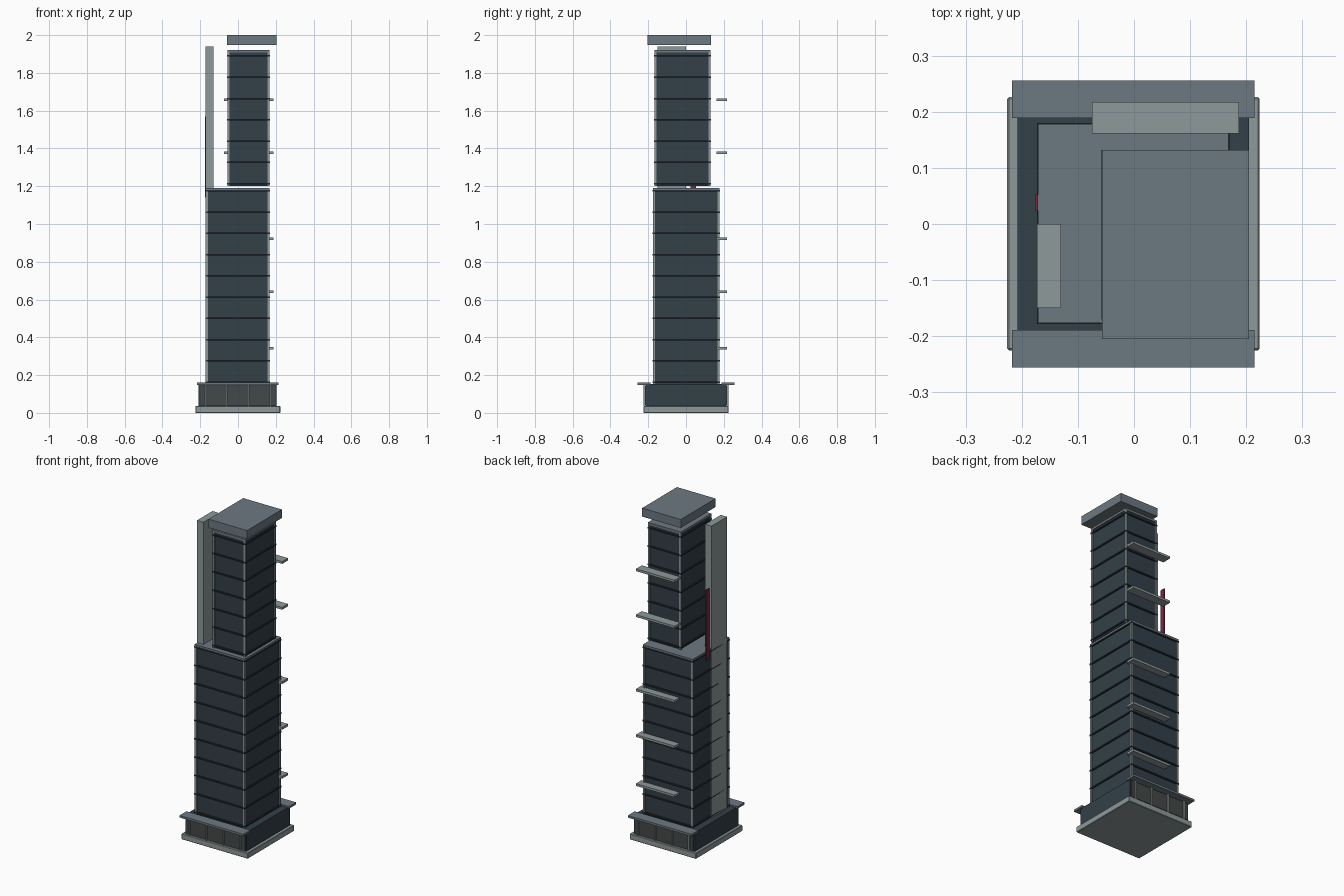
import bpy

if "Cube" in bpy.data.objects:
    bpy.data.objects.remove(bpy.data.objects["Cube"])


def material(name, rgb):
    m = bpy.data.materials.new(name)
    m.diffuse_color = (*rgb, 1)
    m.use_nodes = True
    m.node_tree.nodes["Principled BSDF"].inputs["Base Color"].default_value = m.diffuse_color
    return m


DARK = material("dark_cladding", (0.032, 0.05, 0.065))
TRIM = material("dark_trim", (0.02, 0.028, 0.036))
PALE = material("pale_concrete", (0.27, 0.32, 0.32))
SLATE = material("slate", (0.15, 0.19, 0.22))
GLASS = material("shop_glass", (0.06, 0.065, 0.065))
RED = material("red_strip", (0.2, 0.02, 0.06))


def box(name, x, y, z, mat, bevel=0):
    """Box from (min, max) pairs on each axis."""
    r = (x, y, z)
    v = [(x[i], y[j], z[k]) for i in (0, 1) for j in (0, 1) for k in (0, 1)]
    f = [(0, 1, 3, 2), (4, 6, 7, 5), (0, 4, 5, 1), (2, 3, 7, 6), (0, 2, 6, 4), (1, 5, 7, 3)]
    me = bpy.data.meshes.new(name)
    me.from_pydata(v, [], f)
    me.materials.append(mat)
    ob = bpy.data.objects.new(name, me)
    bpy.context.collection.objects.link(ob)
    if bevel:
        b = ob.modifiers.new("bevel", "BEVEL")
        b.width, b.segments = bevel, 1
    return ob


def grow(r, d):
    return (r[0] - d, r[1] + d)


def tower(name, x, y, z, band_zs):
    """Dark shaft with corner posts, floor bands and a roof slab."""
    box(name + "_shaft", x, y, (z[0], z[1] - 0.005), DARK)
    for cx in x:
        for cy in y:
            box(name + "_corner_post", grow((cx, cx), 0.006), grow((cy, cy), 0.006),
                (z[0], z[1] - 0.008), PALE)
    for bz in band_zs:
        box(name + "_floor_band", grow(x, 0.008), grow(y, 0.008),
            grow((bz, bz), 0.004), TRIM)
    box(name + "_roof_slab", grow(x, 0.006), grow(y, 0.006), (z[1] - 0.014, z[1]), SLATE)


# Podium
box("plinth", (-0.226, 0.224), (-0.225, 0.226), (0, 0.036), PALE, 0.003)
box("podium", (-0.208, 0.205), (-0.212, 0.212), (0.036, 0.152), DARK)

# Shopfronts and canopies, front and back
for side, s in (("front", -1), ("back", 1)):
    def yr(a, b):
        return tuple(sorted((s * a, s * b)))
    box(side + "_shop_glass", (-0.2, 0.198), yr(0.205, 0.217), (0.042, 0.142), GLASS)
    for mx in (-0.174, -0.059, 0.056, 0.171):
        box(side + "_mullion", grow((mx, mx), 0.004), yr(0.21, 0.226), (0.036, 0.148), PALE)
    box(side + "_canopy", (-0.217, 0.215), yr(0.189, 0.256), (0.148, 0.161), SLATE)

# Lower and upper towers
tower("lower_tower", (-0.165, 0.162), (-0.17, 0.172), (0.15, 1.191),
      [0.163 + 0.1125 * i for i in range(10)])
tower("upper_tower", (-0.05, 0.161), (-0.162, 0.124), (1.2, 1.922),
      [1.213 + 0.1128 * i for i in range(7)])

# Floating roof cap
box("roof_cap", (-0.057, 0.205), (-0.205, 0.132), (1.948, 2.0), SLATE)

# Vertical fin on the left and red strip beside it
box("side_fin", (-0.173, -0.13), (-0.15, 0.0), (0.152, 1.94), PALE)
box("red_strip", (-0.176, -0.171), (0.024, 0.053), (1.14, 1.57), RED)

# Rear ledges
for lz in (0.342, 0.642, 0.922, 1.377, 1.658):
    box("rear_ledge", (-0.075, 0.187), (0.161, 0.217), grow((lz, lz), 0.007), PALE)
